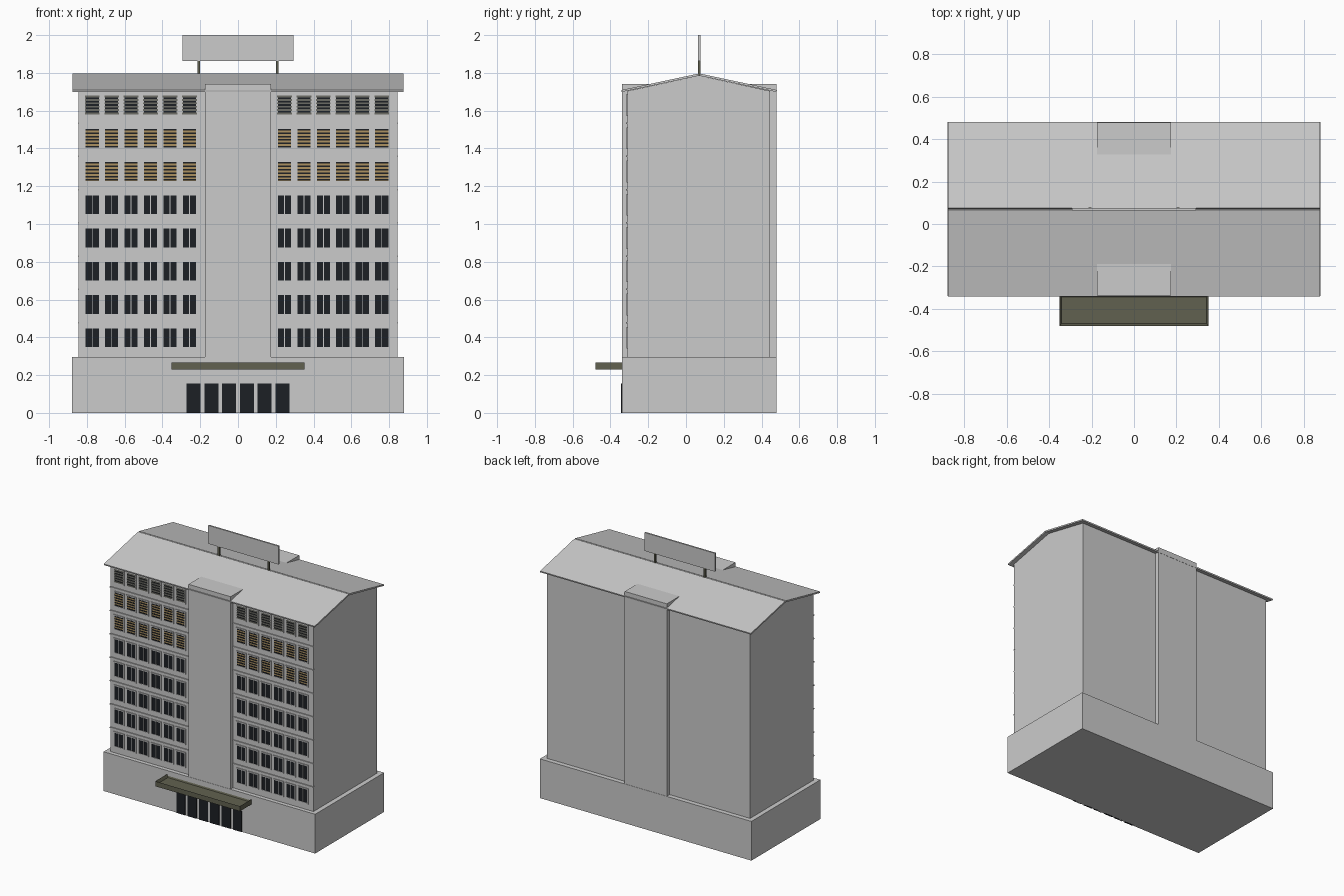
import bpy, bmesh
from mathutils import Vector

if "Cube" in bpy.data.objects:
    bpy.data.objects.remove(bpy.data.objects["Cube"])


def material(name, r, g, b):
    m = bpy.data.materials.new(name)
    m.diffuse_color = (r, g, b, 1)
    m.use_nodes = True
    m.node_tree.nodes["Principled BSDF"].inputs["Base Color"].default_value = m.diffuse_color
    return m


DARK = material("dark_glass", 0.012, 0.014, 0.018)
TAN = material("tan_blind", 0.42, 0.29, 0.12)
OLIVE = material("olive_metal", 0.12, 0.12, 0.08)
LOUVRE = material("louvre_grey", 0.15, 0.15, 0.13)


def finish(name, bm, mat=None):
    bmesh.ops.recalc_face_normals(bm, faces=bm.faces)
    me = bpy.data.meshes.new(name)
    bm.to_mesh(me)
    bm.free()
    ob = bpy.data.objects.new(name, me)
    bpy.context.collection.objects.link(ob)
    if mat:
        me.materials.append(mat)
    return ob


def boxes(name, items, mat=None):
    """One mesh of boxes, each (x0, x1, y0, y1, z0, z1)."""
    bm = bmesh.new()
    for x0, x1, y0, y1, z0, z1 in items:
        lo, hi = Vector((x0, y0, z0)), Vector((x1, y1, z1))
        for v in bmesh.ops.create_cube(bm, size=1)["verts"]:
            v.co = (lo + hi) / 2 + v.co * (hi - lo)
    return finish(name, bm, mat)


def prism(name, profile, half):
    """Extrude a (y, z) profile along x."""
    bm = bmesh.new()
    face = bm.faces.new([bm.verts.new((-half, y, z)) for y, z in profile])
    ext = bmesh.ops.extrude_face_region(bm, geom=[face])["geom"]
    bmesh.ops.translate(bm, vec=(2 * half, 0, 0),
                        verts=[v for v in ext if isinstance(v, bmesh.types.BMVert)])
    # extruding keeps the first cap, so the prism is closed
    return finish(name, bm)


MID, FRONT, BACK = 0.07, -0.31, 0.445
BASE, FLOOR = 0.295, 0.176

# Main masses
boxes("podium", [(-0.88, 0.88, -0.34, 0.48, 0, BASE)])
prism("main_block", [(FRONT, BASE), (BACK, BASE), (BACK, 1.704),
                     (MID, 1.785), (FRONT, 1.704)], 0.845)
boxes("stair_tower", [(-0.175, 0.175, -0.338, 0.478, BASE, 1.742)])

# Two thin roof slabs, open along the ridge
for name, s in (("roof_front", -1), ("roof_back", 1)):
    prism(name, [(MID, 1.785), (MID + s * 0.41, 1.699),
                 (MID + s * 0.412, 1.709), (MID + s * 0.005, 1.796)], 0.877)

# Rooftop sign
boxes("sign_board", [(-0.293, 0.293, 0.064, 0.076, 1.862, 2.0)])
boxes("sign_posts", [(x - 0.007, x + 0.007, 0.064, 0.077, 1.77, 1.865)
                     for x in (-0.207, 0.207)], OLIVE)

# Floor ledges on both wings
boxes("floor_ledges", [(x0, x1, FRONT - 0.007, FRONT + 0.01,
                        BASE + i * FLOOR + 0.003, BASE + i * FLOOR + 0.011)
                       for i in range(1, 8)
                       for x0, x1 in ((-0.846, -0.175), (0.175, 0.846))])

# Windows: panes, frames and slats
panes, blinds, louvres, dark_slats, frames = [], [], [], [], []
W, H, T = 0.039, 0.054, 0.004
columns = [g + 0.103 * i for g in (-0.772, 0.246) for i in range(6)]
for row in range(8):
    zc = BASE + row * FLOOR + 0.103
    for xc in columns:
        pane = (xc - W, xc + W, FRONT - 0.003, FRONT + 0.01, zc - H, zc + H)
        if row < 5:
            panes.append(pane)
            frames.append((xc - 0.002, xc + 0.002, FRONT - 0.005, FRONT, zc - H, zc + H))
        else:
            (blinds if row < 7 else panes).append(pane)
            for k in range(6):
                z = zc - H + 0.009 + k * 0.018
                if row < 7:
                    dark_slats.append((xc - W, xc + W, FRONT - 0.005, FRONT, z - 0.004, z + 0.004))
                else:
                    louvres.append((xc - W, xc + W, FRONT - 0.006, FRONT, z - 0.005, z + 0.005))
        for s in (-1, 1):
            x, z = xc + s * W, zc + s * H
            frames.append((x - T, x + T, FRONT - 0.006, FRONT, zc - H - T, zc + H + T))
            frames.append((xc - W, xc + W, FRONT - 0.006, FRONT, z - T, z + T))
boxes("window_panes", panes, DARK)
boxes("window_blinds", blinds, TAN)
boxes("blind_slats", dark_slats, DARK)
boxes("top_floor_louvres", louvres, LOUVRE)
boxes("window_frames", frames)

# Entrance doors
boxes("entrance_doors", [(x - 0.037, x + 0.037, -0.345, -0.33, 0, 0.155)
                         for x in (-0.235 + 0.094 * i for i in range(6))], DARK)

# Canopy: a shallow tray made by insetting and sinking the top face
canopy = boxes("entrance_canopy", [(-0.352, 0.352, -0.48, -0.335, 0.23, 0.268)], OLIVE)
bm = bmesh.new()
bm.from_mesh(canopy.data)
top = max(bm.faces, key=lambda f: f.calc_center_median().z)
bmesh.ops.inset_region(bm, faces=[top], thickness=0.014)
bmesh.ops.translate(bm, vec=(0, 0, -0.022), verts=top.verts)
bm.to_mesh(canopy.data)
bm.free()
